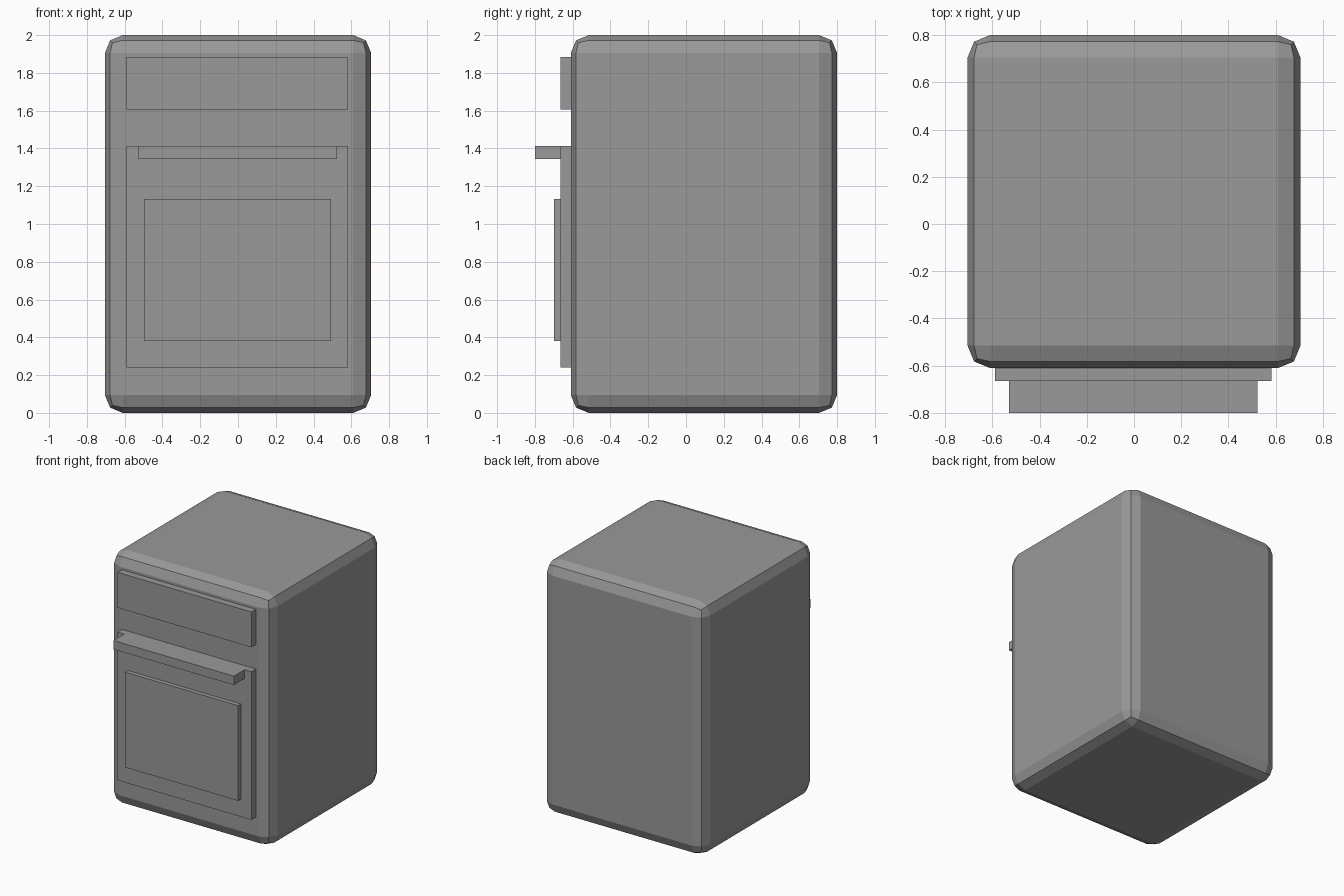
import bpy
import bmesh
from mathutils import Vector

cube = bpy.data.objects.get("Cube")
if cube:
    bpy.data.objects.remove(cube, do_unlink=True)

# Single flat grey for every part
GREY = (0.32, 0.32, 0.32, 1.0)
grey = bpy.data.materials.new("grey")
grey.use_nodes = True
grey.diffuse_color = GREY
grey.node_tree.nodes["Principled BSDF"].inputs["Base Color"].default_value = GREY


def box(name, x, y, z, bevel=0.0):
    """Box from (min, max) ranges, with optional two-step rounded edges."""
    low, high = (Vector(corner) for corner in zip(x, y, z))
    bm = bmesh.new()
    bmesh.ops.create_cube(bm, size=1)
    bmesh.ops.scale(bm, vec=high - low, verts=bm.verts)
    mesh = bpy.data.meshes.new(name)
    bm.to_mesh(mesh)
    bm.free()
    mesh.materials.append(grey)
    obj = bpy.data.objects.new(name, mesh)
    obj.location = (low + high) / 2
    bpy.context.collection.objects.link(obj)
    if bevel:
        mod = obj.modifiers.new("rounded_edges", "BEVEL")
        mod.width = bevel
        mod.segments = 2
        mod.limit_method = "NONE"
    return obj


BODY_FRONT = -0.61
DOOR_FRONT = -0.665
PANEL_X = (-0.589, 0.583)

# Cabinet body
box("oven_body", (-0.705, 0.705), (BODY_FRONT, 0.80), (0, 2), bevel=0.095)

# Control panel and door on the front
box("control_panel", PANEL_X, (DOOR_FRONT, BODY_FRONT), (1.605, 1.885))
box("oven_door", PANEL_X, (DOOR_FRONT, BODY_FRONT), (0.24, 1.413))

# Raised window and handle on the door
box("door_window", (-0.498, 0.492), (-0.70, DOOR_FRONT), (0.38, 1.133))
box("door_handle", (-0.53, 0.524), (-0.80, DOOR_FRONT), (1.343, 1.413))
